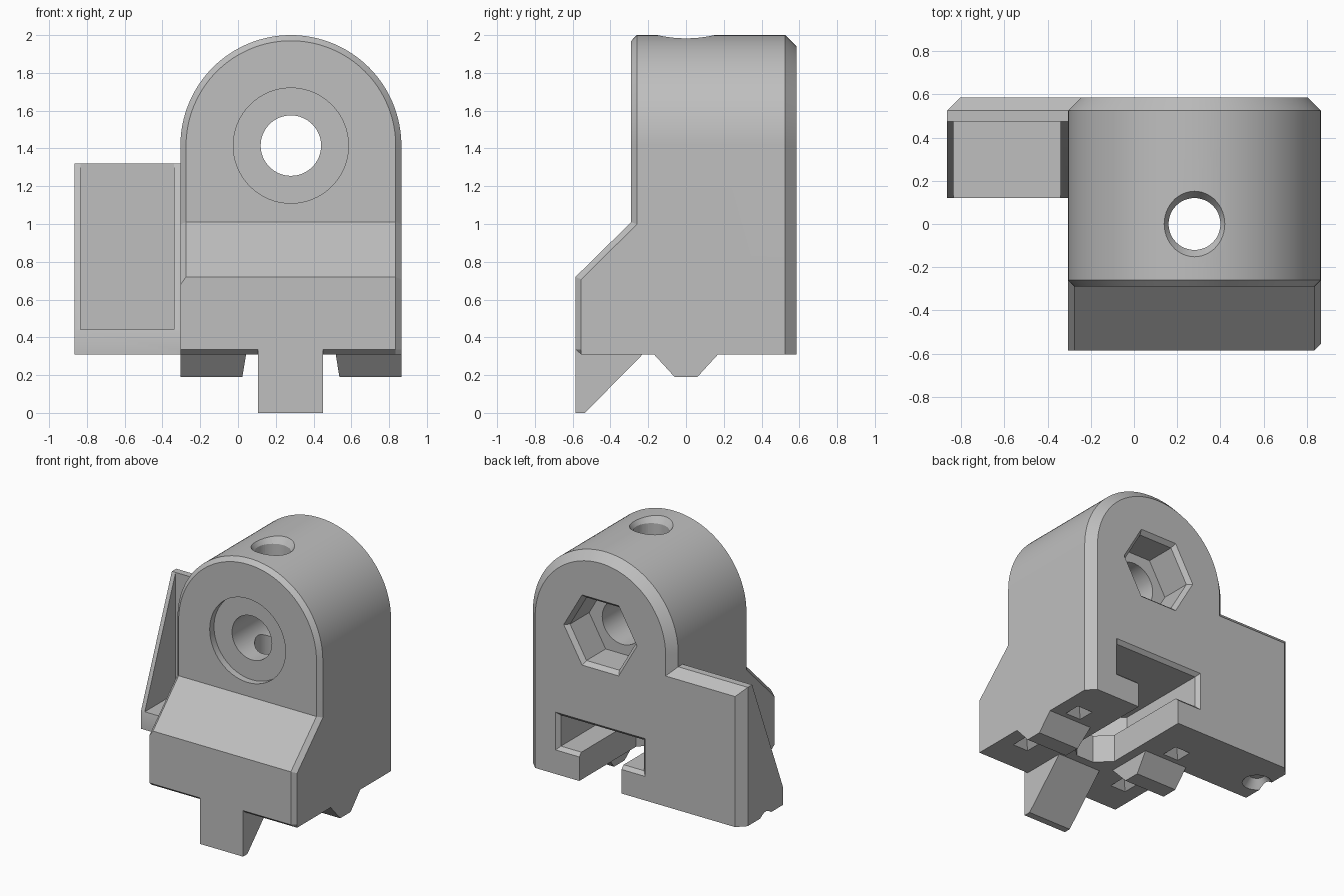
import bpy, bmesh, math

if "Cube" in bpy.data.objects:
    bpy.data.objects.remove(bpy.data.objects["Cube"])

CX, AXIS_Z, R = 0.28, 1.415, 0.585   # arch centre and radius
BOT = 0.31                           # underside of the block

grey = bpy.data.materials.new("light grey plastic")
grey.diffuse_color = (0.52, 0.52, 0.52, 1)
grey.use_nodes = True
grey.node_tree.nodes["Principled BSDF"].inputs["Base Color"].default_value = grey.diffuse_color


def loft(name, rings):
    """Closed solid through rings of equally many points."""
    bm = bmesh.new()
    vs = [[bm.verts.new(p) for p in ring] for ring in rings]
    n = len(vs[0])
    for a, b in zip(vs, vs[1:]):
        for i in range(n):
            j = (i + 1) % n
            bm.faces.new((a[i], a[j], b[j], b[i]))
    bm.faces.new(vs[0])
    bm.faces.new(vs[-1])
    bmesh.ops.recalc_face_normals(bm, faces=bm.faces)
    me = bpy.data.meshes.new(name)
    bm.to_mesh(me)
    bm.free()
    me.materials.append(grey)
    ob = bpy.data.objects.new(name, me)
    bpy.context.collection.objects.link(ob)
    return ob


def rect_z(x0, x1, y0, y1, z):
    return [(x0, y0, z), (x1, y0, z), (x1, y1, z), (x0, y1, z)]


def rect_y(x0, x1, z0, z1, y):
    return [(x0, y, z0), (x1, y, z0), (x1, y, z1), (x0, y, z1)]


def circle_y(r, y, n=64):
    return [(CX + r * math.cos(2 * math.pi * i / n), y,
             AXIS_Z + r * math.sin(2 * math.pi * i / n)) for i in range(n)]


def circle_z(r, x, y, z, n=48):
    return [(x + r * math.cos(2 * math.pi * i / n),
             y + r * math.sin(2 * math.pi * i / n), z) for i in range(n)]


def arch(inset, y, n=64):
    r = R - inset
    pts = [(CX + r * math.cos(math.pi * i / n), y,
            AXIS_Z + r * math.sin(math.pi * i / n)) for i in range(n + 1)]
    return pts + [(CX - r, y, BOT), (CX + r, y, BOT)]


def section(x, pts):
    return [(x, y, z) for y, z in pts]


def boolean(target, other, op):
    m = target.modifiers.new("cut", 'BOOLEAN')
    m.operation, m.object, m.solver = op, other, 'EXACT'
    bpy.context.view_layer.objects.active = target
    bpy.ops.object.modifier_apply(modifier=m.name)
    bpy.data.objects.remove(other)


# Arched block with front and rear chamfers
body = loft("mount_body", [arch(0.03, -0.29), arch(0, -0.26),
                           arch(0, 0.525), arch(0.06, 0.585)])

# Sloped lower front
full = [(0, BOT), (-0.555, BOT), (-0.585, 0.335), (-0.585, 0.72), (-0.29, 1.01), (0, 1.01)]
left = [(0, BOT), (-0.555, BOT), (-0.585, 0.335), (-0.585, 0.678), (-0.26, 0.998), (0, 0.998)]
right = [(0, BOT), (-0.555, BOT), (-0.555, 0.335), (-0.555, 0.707), (-0.26, 0.998), (0, 0.998)]
nose = loft("front_slope", [section(CX - R, left), section(CX - R + 0.03, full),
                            section(CX + R - 0.03, full), section(CX + R, right)])
boolean(body, nose, 'UNION')

# Side wing with slanted cheeks and an open pocket
wing = loft("side_wing", [rect_y(-0.865, -0.2, BOT, 0.44, 0.12),
                          rect_y(-0.865, -0.2, BOT, 1.32, 0.475),
                          rect_y(-0.865, -0.2, BOT, 1.32, 0.525),
                          rect_y(-0.805, -0.2, BOT, 1.26, 0.585)])
pocket = loft("pocket", [rect_z(-0.835, -0.34, 0, 0.475, 0.441),
                         rect_z(-0.835, -0.34, 0, 0.475, 1.5)])
boolean(wing, pocket, 'DIFFERENCE')
boolean(body, wing, 'UNION')

# Front hook below the block
hook = [(-0.585, 0), (-0.535, 0), (-0.20, 0.34), (-0.585, 0.34)]
boolean(body, loft("hook", [section(0.105, hook), section(0.45, hook)]), 'UNION')

# Alignment ribs on the underside, mirrored about the block centre
for s in (-1, 1):
    rib = loft("rib", [rect_z(CX + s * 0.257, CX + s * R, -0.06, 0.06, 0.19),
                       rect_z(CX + s * 0.234, CX + s * R, -0.188, 0.188, 0.33)])
    boolean(body, rib, 'UNION')


# Sliding T-slot, open to the rear and the underside
def plan(w, z):
    k = 0.41 * w
    return [(CX - w, 0.7, z), (CX - w, -k, z), (CX - k, -w, z),
            (CX + k, -w, z), (CX + w, -k, z), (CX + w, 0.7, z)]


cutters = [
    loft("slot_stem", [plan(0.17, 0.2), plan(0.17, 0.6)]),
    loft("slot_head", [plan(0.335, 0.51), plan(0.335, 0.735)]),
    loft("slot_mouth", [rect_y(CX - 0.335 - e, CX + 0.335 + e, 0.51 - e, 0.735 + e, 0.56 + e)
                        for e in (0, 0.05)]),
]

# Cross bore, front counterbore and rear hexagon seat with chamfered mouth
cutters += [
    loft("bore", [circle_y(0.16, -0.8), circle_y(0.16, 0.8)]),
    loft("counterbore", [circle_y(0.305, -0.5), circle_y(0.305, -0.24)]),
    loft("hex_seat", [circle_y(0.265, 0.335, 6), circle_y(0.265, 0.555, 6),
                      circle_y(0.325, 0.615, 6)]),
]

# Vertical hole with countersink
cutters += [
    loft("vertical_hole", [circle_z(0.12, CX, 0, 0.6), circle_z(0.12, CX, 0, 2.2)]),
    loft("countersink", [circle_z(0.115, CX, 0, 1.945), circle_z(0.165, CX, 0, 2.02)]),
]

# Pyramid dimples and a shallow conical recess on the underside
for dx in (-0.42, 0.42):
    for y in (-0.27, 0.27):
        x = CX + dx
        cutters.append(loft("dimple", [
            rect_z(x - h, x + h, y - h, y + h, z)
            for h, z in ((0.07, BOT - 0.01), (0.01, BOT + 0.06))]))
cutters.append(loft("wing_recess", [circle_z(0.105, -0.79, 0.32, BOT - 0.01),
                                    circle_z(0.05, -0.79, 0.32, BOT + 0.06)]))

for c in cutters:
    boolean(body, c, 'DIFFERENCE')

# Smooth curved walls, keep chamfers crisp
bpy.ops.object.select_all(action='DESELECT')
body.select_set(True)
bpy.context.view_layer.objects.active = body
bpy.ops.object.shade_smooth_by_angle(angle=math.radians(25))
